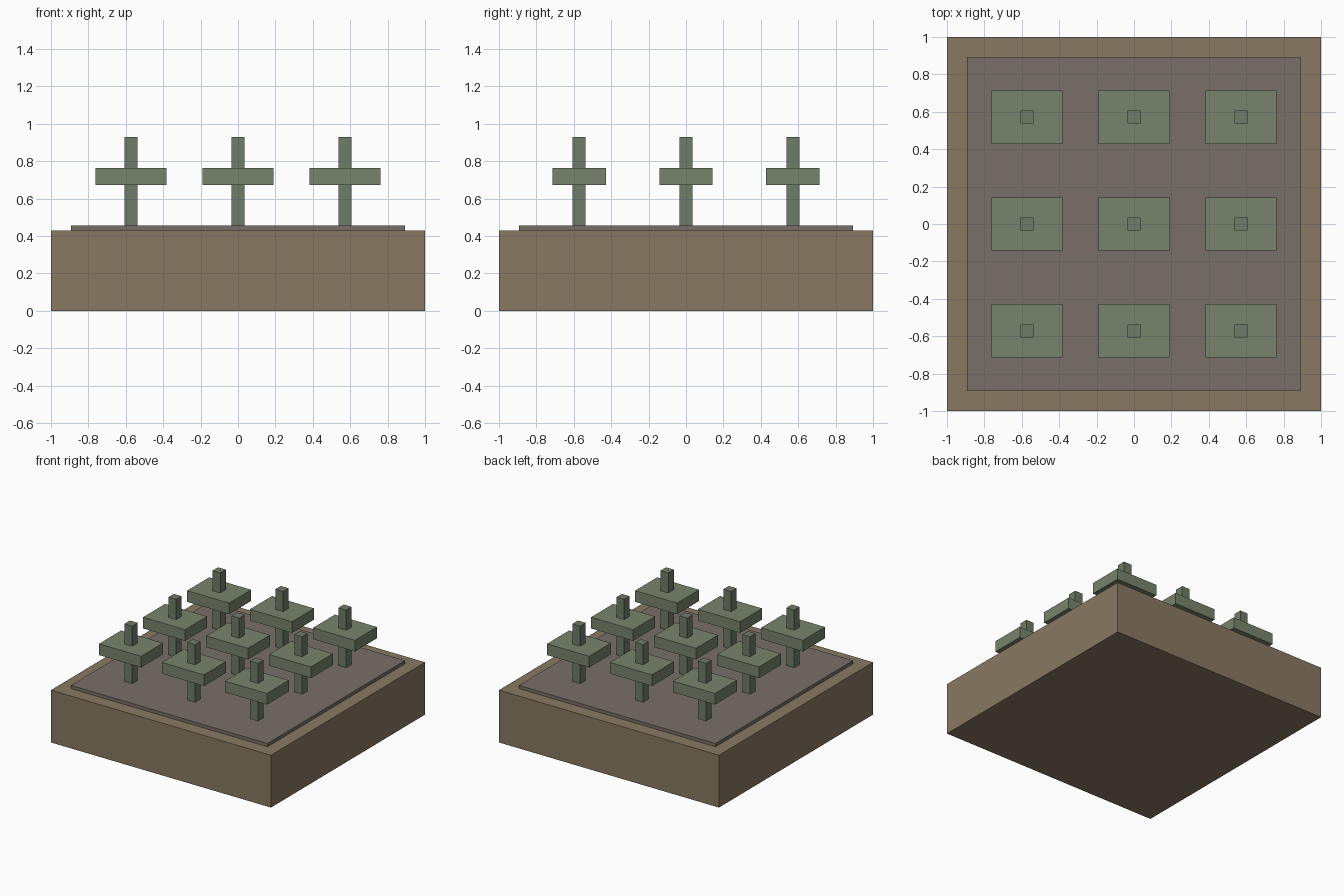
import bpy

if "Cube" in bpy.data.objects:
    bpy.data.objects.remove(bpy.data.objects["Cube"])


def material(name, rgb):
    mat = bpy.data.materials.new(name)
    mat.diffuse_color = (*rgb, 1)
    mat.use_nodes = True
    mat.node_tree.nodes["Principled BSDF"].inputs["Base Color"].default_value = mat.diffuse_color
    return mat


def box(name, x, y, z0, z1, width, depth, mat):
    bpy.ops.mesh.primitive_cube_add(size=1, location=(x, y, (z0 + z1) / 2))
    obj = bpy.context.object
    obj.name = name
    obj.scale = (width, depth, z1 - z0)
    bpy.ops.object.transform_apply(location=False, rotation=False, scale=True)
    obj.data.materials.append(mat)
    return obj


wood = material("wood", (0.25, 0.19, 0.125))
earth = material("earth", (0.19, 0.16, 0.14))
stem_green = material("stem_green", (0.16, 0.20, 0.14))
leaf_green = material("leaf_green", (0.19, 0.23, 0.15))

BASE_TOP, SOIL_TOP = 0.43, 0.457
SPACING = 0.572

# Planter block with a slightly raised bed of soil
box("planter_base", 0, 0, 0, BASE_TOP, 2.0, 2.0, wood)
box("soil_bed", 0, 0, BASE_TOP, SOIL_TOP, 1.786, 1.786, earth)

# Three by three grid of plants: square stem through a flat leaf block
for row in (-1, 0, 1):
    for col in (-1, 0, 1):
        x, y = col * SPACING, row * SPACING
        tag = f"{row + 2}_{col + 2}"
        box(f"stem_{tag}", x, y, SOIL_TOP, 0.93, 0.071, 0.071, stem_green)
        box(f"leaf_{tag}", x, y, 0.673, 0.765, 0.382, 0.286, leaf_green)
